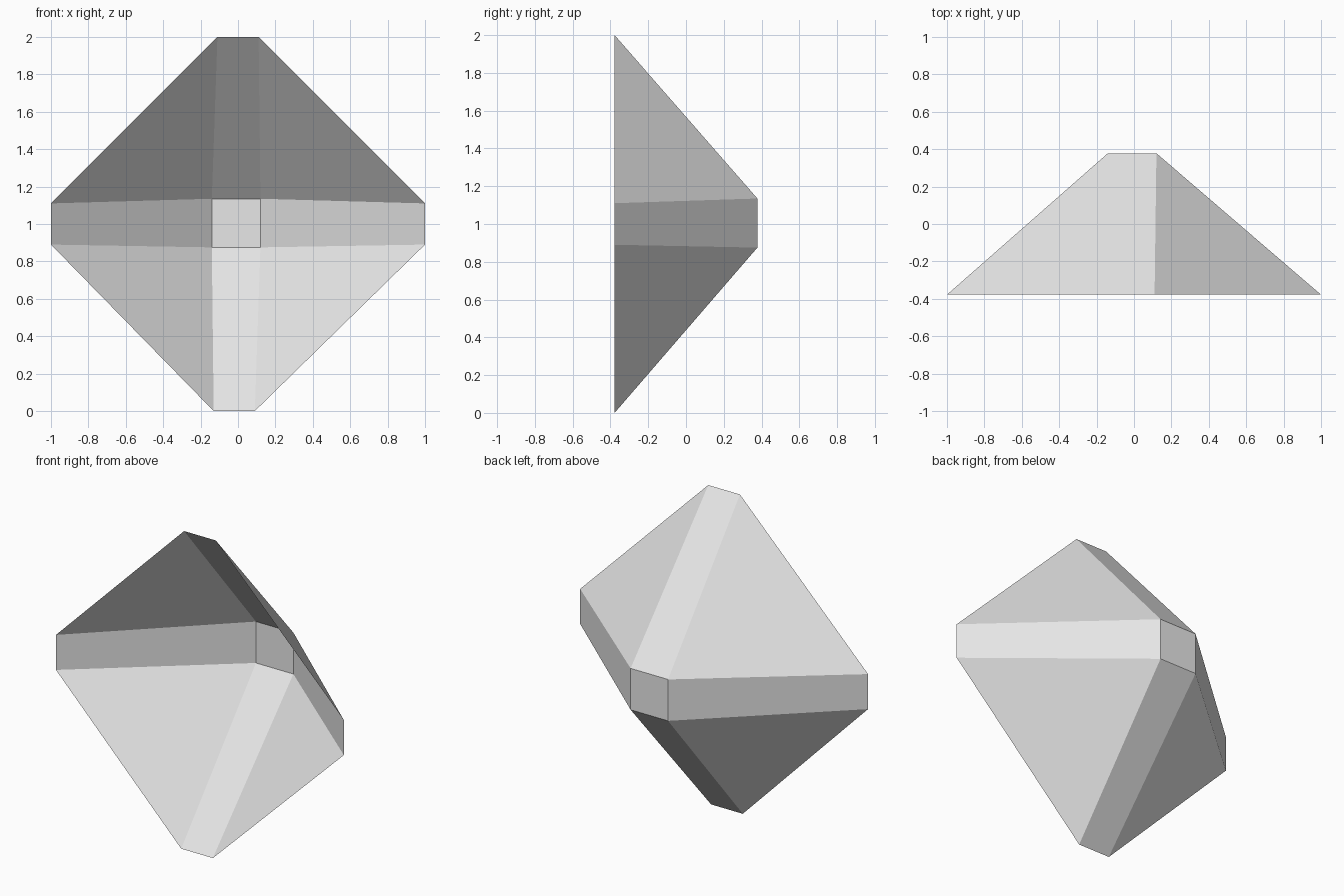
import bpy
import bmesh

cube = bpy.data.objects.get("Cube")
if cube:
    bpy.data.objects.remove(cube, do_unlink=True)

# One plain grey for the whole shell
grey = bpy.data.materials.new("light_grey")
grey.use_nodes = True
grey.diffuse_color = (0.8, 0.8, 0.8, 1)
bsdf = next(n for n in grey.node_tree.nodes if n.type == "BSDF_PRINCIPLED")
bsdf.inputs["Base Color"].default_value = grey.diffuse_color

FRONT, BACK = -0.378, 0.378

# Open front rim: a square on its point with clipped corners, two points per corner
rim_profile = [(-0.13, 0), (0.09, 0), (1, 0.89), (1, 1.11),
               (0.11, 2), (-0.11, 2), (-1, 1.11), (-1, 0.89)]
# Small square panel at the back
panel_profile = [(-0.14, 0.875), (0.12, 0.875), (0.12, 1.135), (-0.14, 1.135)]

bm = bmesh.new()
rim = [bm.verts.new((x, FRONT, z)) for x, z in rim_profile]
panel = [bm.verts.new((x, BACK, z)) for x, z in panel_profile]

# Four narrow strips joined by four triangular facets
for i in range(4):
    start, end = rim[2 * i], rim[2 * i + 1]
    following = rim[(2 * i + 2) % 8]
    near, far = panel[i], panel[(i + 1) % 4]
    bm.faces.new((start, end, far, near))
    bm.faces.new((end, following, far))
bm.faces.new(panel)
bmesh.ops.recalc_face_normals(bm, faces=bm.faces)

# Make the shell's faces point away from its hollow
bm.faces.ensure_lookup_table()
if bm.faces[-1].normal.y < 0:
    bmesh.ops.reverse_faces(bm, faces=bm.faces)

mesh = bpy.data.meshes.new("faceted_shell")
bm.to_mesh(mesh)
bm.free()
mesh.materials.append(grey)
shell = bpy.data.objects.new("faceted_shell", mesh)
bpy.context.collection.objects.link(shell)
